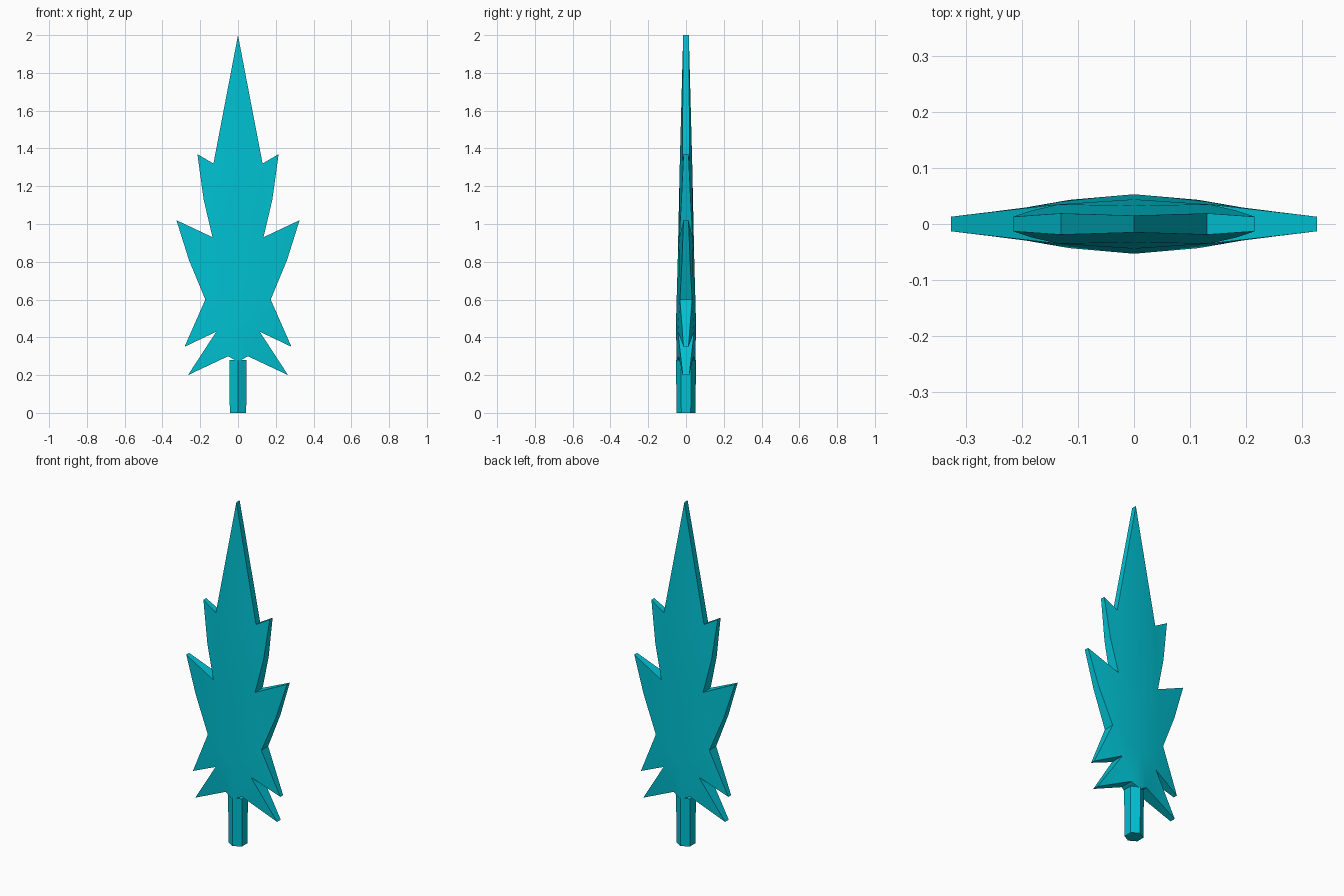
import bpy, bmesh, math

if "Cube" in bpy.data.objects:
    bpy.data.objects.remove(bpy.data.objects["Cube"])

mat = bpy.data.materials.new("teal")
mat.diffuse_color = (0.0, 0.53, 0.64, 1)
mat.use_nodes = True
mat.node_tree.nodes["Principled BSDF"].inputs["Base Color"].default_value = mat.diffuse_color


def finish(bm, name):
    bmesh.ops.recalc_face_normals(bm, faces=bm.faces)
    mesh = bpy.data.meshes.new(name)
    bm.to_mesh(mesh)
    bm.free()
    ob = bpy.data.objects.new(name, mesh)
    bpy.context.collection.objects.link(ob)
    mesh.materials.append(mat)
    bpy.ops.object.select_all(action='DESELECT')
    ob.select_set(True)
    bpy.context.view_layer.objects.active = ob
    bpy.ops.object.shade_smooth_by_angle(angle=math.radians(25))
    return ob


# Leaf blade: right-hand outline as (x, z, half thickness), then the centre ridge
rim = [(0.052, 0.30, 0.040), (0.265, 0.20, 0.017), (0.115, 0.43, 0.043),
       (0.283, 0.35, 0.013), (0.173, 0.60, 0.032), (0.26, 0.81, 0.021),
       (0.326, 1.02, 0.013), (0.135, 0.93, 0.035), (0.182, 1.13, 0.024),
       (0.215, 1.37, 0.013), (0.13, 1.32, 0.019), (0, 2.0, 0.015)]
ridge = [(0, 0.27, 0.050), (0, 0.48, 0.053), (0, 0.80, 0.044), (0, 1.32, 0.033)]
top, s0, s1, s2, s3 = 11, 12, 13, 14, 15
facets = [(s0, 0, s1), (0, 1, 2), (0, 2, s1), (2, 3, 4), (2, 4, s1),
          (s1, 4, s2), (4, 5, 7), (5, 6, 7), (4, 7, s2), (s2, 7, s3),
          (7, 8, 10), (8, 9, 10), (7, 10, s3), (s3, 10, top)]
bm = bmesh.new()
for side in (1, -1):
    front, back = ([bm.verts.new((side * x, s * t, z)) for x, z, t in rim + ridge]
                   for s in (-1, 1))
    for f in facets:
        bm.faces.new([front[i] for i in f])
        bm.faces.new([back[i] for i in f])
    loop = [s0] + list(range(12))
    for a, b in zip(loop, loop[1:]):
        bm.faces.new((front[a], front[b], back[b], back[a]))
bmesh.ops.remove_doubles(bm, verts=bm.verts, dist=1e-5)
finish(bm, "leaf_blade")

# Hexagonal stem, slightly wider where it enters the blade
bm = bmesh.new()
rings = [[bm.verts.new((r * math.sin(k * math.pi / 3), r * math.cos(k * math.pi / 3), z))
          for k in range(6)] for r, z in ((0.050, 0), (0.053, 0.28))]
for ring in rings:
    bm.faces.new(ring)
for k in range(6):
    j = (k + 1) % 6
    bm.faces.new((rings[0][k], rings[0][j], rings[1][j], rings[1][k]))
finish(bm, "stem")
